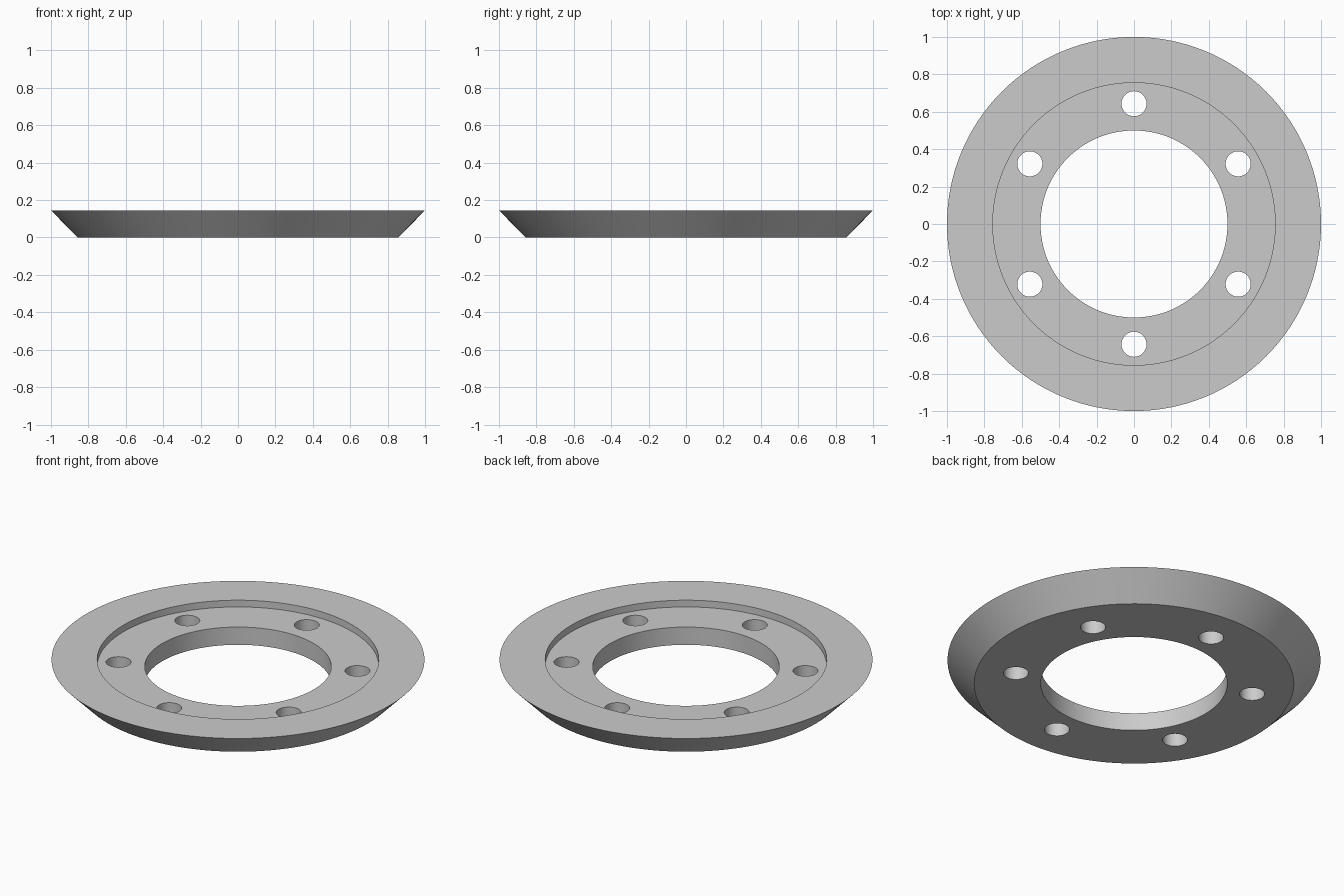
import bpy, bmesh
from math import radians, sin, cos
from mathutils import Matrix, Vector

cube = bpy.data.objects.get("Cube")
if cube:
    bpy.data.objects.remove(cube, do_unlink=True)

HEIGHT, FLOOR = 0.145, 0.105
BOLT_CIRCLE, HOLE_RADIUS, HOLES = 0.643, 0.067, 6

# Plain grey material
grey = bpy.data.materials.new("light_grey")
grey.use_nodes = True
colour = (0.6, 0.6, 0.6, 1)
grey.diffuse_color = colour
grey.node_tree.nodes["Principled BSDF"].inputs["Base Color"].default_value = colour


def add_object(name, bm):
    bmesh.ops.recalc_face_normals(bm, faces=bm.faces)
    mesh = bpy.data.meshes.new(name)
    bm.to_mesh(mesh)
    bm.free()
    mesh.materials.append(grey)
    obj = bpy.data.objects.new(name, mesh)
    bpy.context.collection.objects.link(obj)
    return obj


# Flange ring: closed cross-section (radius, height) spun around z
profile = [(0.5, 0), (0.857, 0), (1, HEIGHT), (0.755, HEIGHT), (0.755, FLOOR), (0.5, FLOOR)]
bm = bmesh.new()
verts = [bm.verts.new((r, 0, z)) for r, z in profile]
edges = [bm.edges.new((a, b)) for a, b in zip(verts, verts[1:] + verts[:1])]
bmesh.ops.spin(bm, geom=verts + edges, cent=(0, 0, 0), axis=(0, 0, 1),
               angle=radians(360), steps=128, use_merge=True)
bmesh.ops.remove_doubles(bm, verts=bm.verts, dist=1e-4)
ring = add_object("flange_ring", bm)

# Bolt holes, one of them on the +y axis
bm = bmesh.new()
for i in range(HOLES):
    a = radians(90 + 360 / HOLES * i)
    centre = Vector((BOLT_CIRCLE * cos(a), BOLT_CIRCLE * sin(a), FLOOR / 2))
    bmesh.ops.create_cone(bm, cap_ends=True, segments=48, radius1=HOLE_RADIUS,
                          radius2=HOLE_RADIUS, depth=0.3, matrix=Matrix.Translation(centre))
cutter = add_object("bolt_hole_cutter", bm)
cutter.hide_render = True

bpy.ops.object.select_all(action="DESELECT")
ring.select_set(True)
bpy.context.view_layer.objects.active = ring
cut = ring.modifiers.new("bolt_holes", "BOOLEAN")
cut.operation = "DIFFERENCE"
cut.solver = "EXACT"
cut.object = cutter
bpy.ops.object.modifier_apply(modifier=cut.name)
bpy.data.objects.remove(cutter, do_unlink=True)

# Smooth round walls, crisp rims
bpy.ops.object.shade_smooth_by_angle(angle=radians(30))
